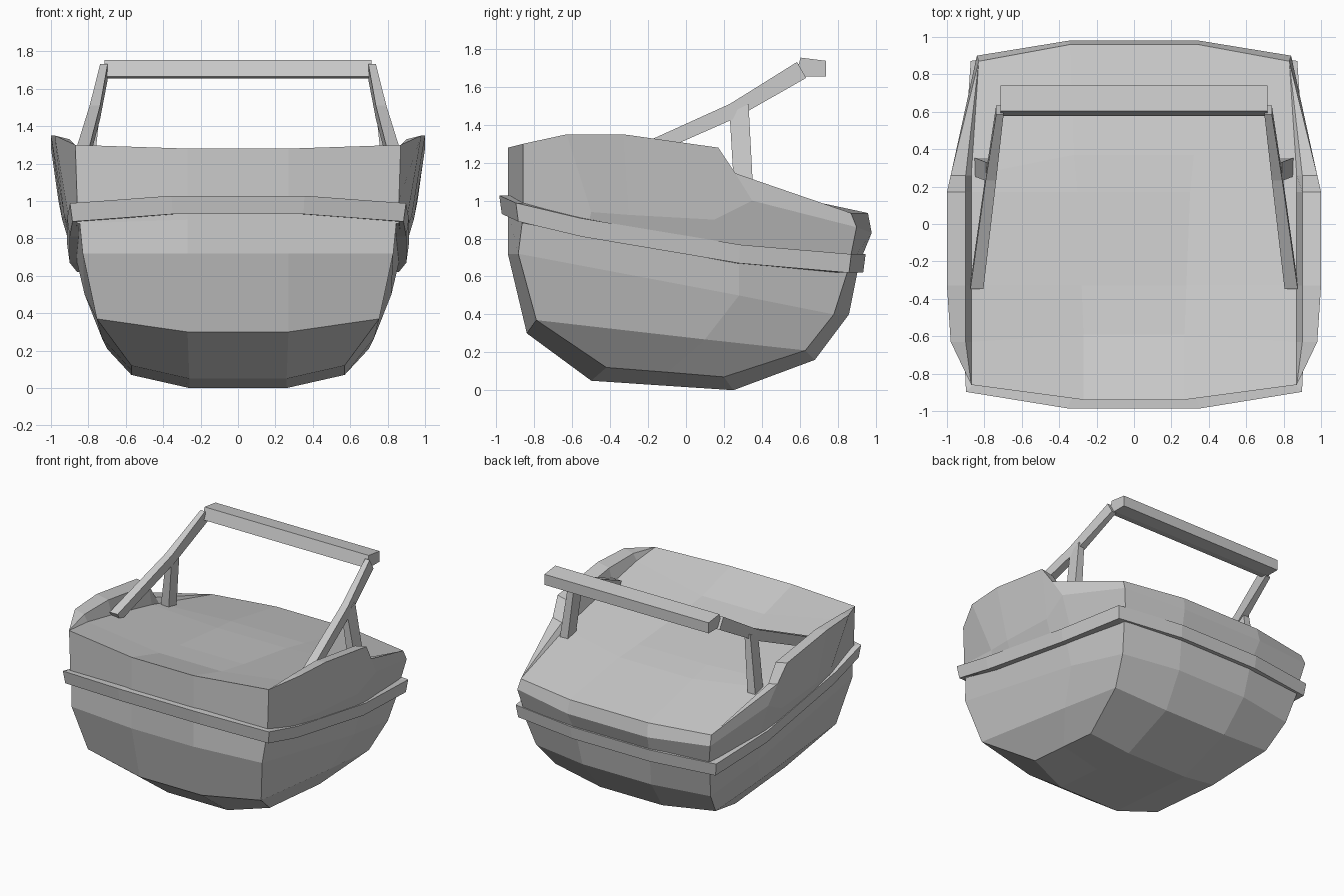
import bpy, bmesh

if "Cube" in bpy.data.objects:
    bpy.data.objects.remove(bpy.data.objects["Cube"])


def finish(name, bm):
    bmesh.ops.remove_doubles(bm, verts=bm.verts, dist=0.0005)
    bmesh.ops.recalc_face_normals(bm, faces=bm.faces)
    me = bpy.data.meshes.new(name)
    bm.to_mesh(me)
    bm.free()
    ob = bpy.data.objects.new(name, me)
    bpy.context.collection.objects.link(ob)
    return ob


def loft(name, rings, cap_last=False, wrap=False):
    """Each ring is a half outline (x > 0, front to back); it is mirrored and skinned."""
    bm = bmesh.new()
    n = len(rings[0])
    loops = []
    for half in rings:
        full = list(half) + [(-x, y, z) for x, y, z in reversed(half)]
        loops.append([bm.verts.new(p) for p in full])
    pairs = list(zip(loops, loops[1:]))
    if wrap:
        pairs.append((loops[-1], loops[0]))
    for a, b in pairs:
        for i in range(2 * n):
            j = (i + 1) % (2 * n)
            bm.faces.new((a[i], a[j], b[j], b[i]))
    if cap_last:
        lp = loops[-1]
        for i in range(n - 1):
            bm.faces.new((lp[i], lp[i + 1], lp[-2 - i], lp[-1 - i]))
    return finish(name, bm)


def prism(name, sections, mirror=True):
    """Skin a list of closed sections and cap both ends."""
    bm = bmesh.new()
    loops = [[bm.verts.new(p) for p in s] for s in sections]
    n = len(loops[0])
    for a, b in zip(loops, loops[1:]):
        for i in range(n):
            bm.faces.new((a[i], a[(i + 1) % n], b[(i + 1) % n], b[i]))
    bm.faces.new(loops[0])
    bm.faces.new(loops[-1])
    ob = finish(name, bm)
    if mirror:
        m = ob.modifiers.new("mirror", 'MIRROR')
        m.use_mirror_merge = False
    return ob


# Lower shell: sides, bilge and flat keel strip
keel_front, keel_back = (.26, -.50, .05), (.26, .25, 0)
loft("lower_shell", [
    [(.27, -.94, .95), (.85, -.86, .92), (.87, .28, .71), (.81, .86, .65), (.32, .91, .65)],
    [(.27, -.94, .72), (.83, -.885, .72), (.82, .28, .50), (.76, .78, .40), (.30, .86, .40)],
    [(.27, -.84, .30), (.755, -.79, .37), (.728, .1, .268), (.70, .63, .21), (.27, .68, .16)],
    [keel_front, (.57, -.42, .12), (.57, -.1, .095), (.57, .20, .07), keel_back],
    [keel_front, keel_front, (.26, -.1, .023), keel_back, keel_back],
], cap_last=True)

# Upper shell: outer wall with side wings
base = [(.27, -.94, .90), (.86, -.86, .88), (.87, -.53, .82),
        (.88, .15, .70), (.87, .35, .70), (.80, .86, .66), (.32, .91, .66)]
belt = [(.27, -.94, 1.0), (.86, -.86, 1.0), (.91, -.50, .94),
        (.94, .15, .90), (.96, .35, 1.0), (.84, .90, .86), (.35, .98, .83)]
top = [(.27, -.94, 1.28), (.87, -.86, 1.30), (.98, -.63, 1.35),
       (1.0, .17, 1.28), (.98, .26, 1.145), (.83, .87, .935), (.34, .96, .935)]
peak = (1.0, -.33, 1.35)
for ring, point in ((base, (.88, -.3, .78)), (belt, (.93, -.3, .925)), (top, peak)):
    ring.insert(3, point)
# inner wall and dished padding follow the top edge
inner = [(min(x, .90), y, z - .02 * (x > .9)) for x, y, z in top]
drop = (0, 0, .05, .11, .15, .04, 0, 0)
pad_edge = [(min(x, .87), y, z - d) for (x, y, z), d in zip(inner, drop)]
pad = [top[0], top[0], (.27, -.59, 1.18), (.28, -.33, 1.14),
       (.30, .17, 1.08), (.32, .37, 1.05), top[-1], top[-1]]
loft("upper_shell", [base, belt, top, inner, pad_edge, pad], cap_last=True)

# Rim band around the shell
low = [(.35, -.972, .93), (.885, -.885, .89), (.90, -.55, .81),
       (.90, .28, .67), (.86, .86, .62), (.34, .935, .62)]
high = [(x * 1.015, y * 1.014, z + .098) for x, y, z in low]


def inset(half):
    return [(x * .93, y * .93, z) for x, y, z in half]


loft("rim_band", [inset(low), low, high, inset(high)], wrap=True)

# Handle grip
grip = [(.578, 1.665), (.605, 1.755), (.74, 1.738), (.74, 1.655), (.635, 1.655)]
prism("handle_grip", [[(x, y, z) for y, z in grip] for x in (-.715, .715)], mirror=False)


# Handle arms and support posts
def section(x, y, z, w, dy, dz):
    return [(x + sx * w, y + s * dy, z + s * dz)
            for sx, s in ((-1, -1), (1, -1), (1, 1), (-1, 1))]


prism("handle_arm", [
    section(.84, -.33, 1.215, .035, -.018, .033),
    section(.765, .25, 1.475, .028, -.018, .036),
    section(.717, .61, 1.69, .02, -.024, .042)])
prism("handle_post", [
    section(.82, .305, 1.04, .035, .05, 0),
    section(.765, .28, 1.485, .025, .05, .025)])
